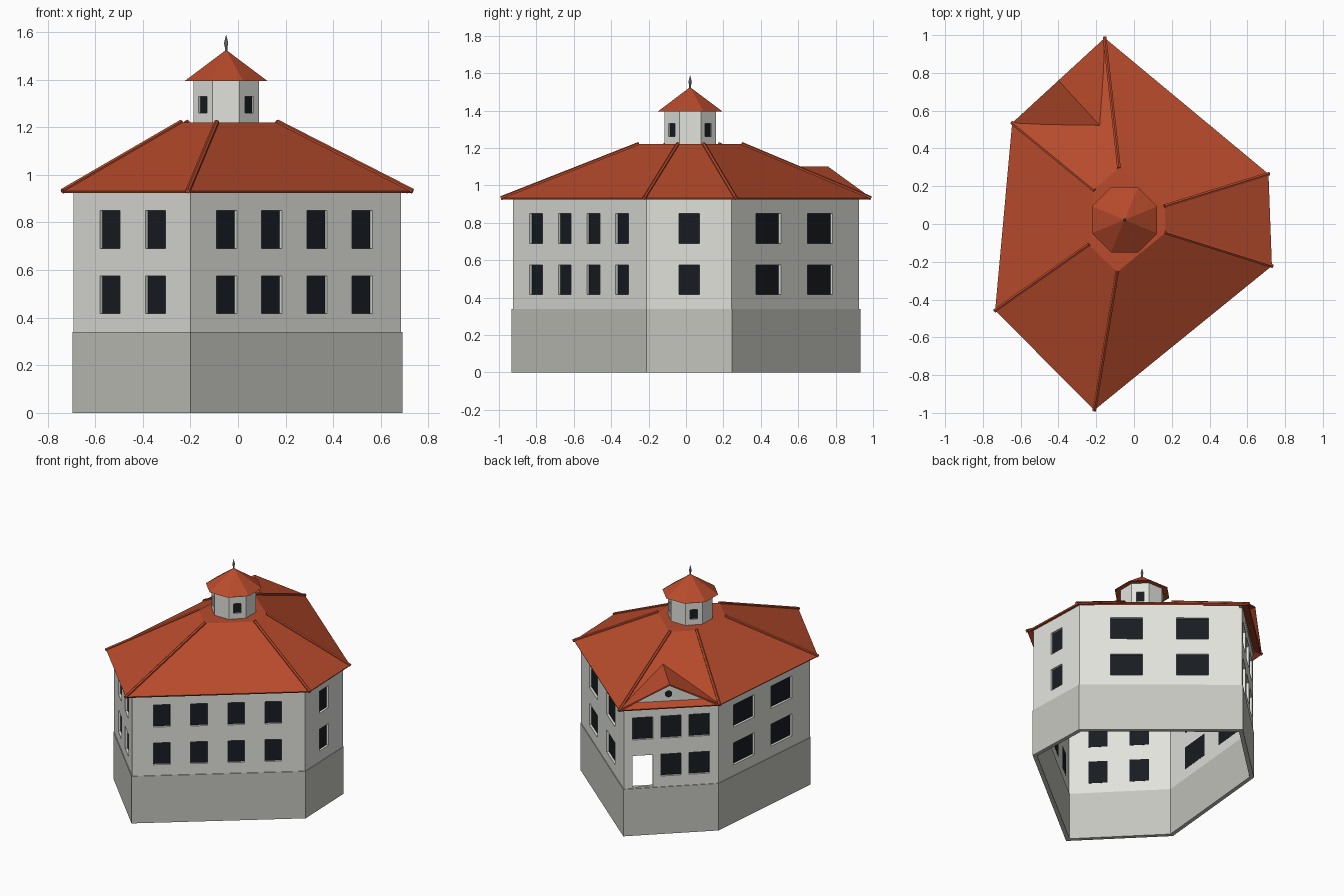
import bpy, bmesh, math
from mathutils import Vector, Matrix

if "Cube" in bpy.data.objects:
    bpy.data.objects.remove(bpy.data.objects["Cube"])


def material(name, rgb):
    m = bpy.data.materials.new(name)
    m.diffuse_color = (*rgb, 1)
    m.use_nodes = True
    m.node_tree.nodes["Principled BSDF"].inputs["Base Color"].default_value = m.diffuse_color
    return m


PLASTER = material("plaster", (0.76, 0.76, 0.72))
STONE = material("stone", (0.56, 0.56, 0.52))
RED = material("red_tile", (0.48, 0.07, 0.025))
GLASS = material("dark_glass", (0.009, 0.012, 0.016))
METAL = material("metal", (0.3, 0.3, 0.3))


def finish(name, bm, mat, fix=True):
    if fix:
        bmesh.ops.recalc_face_normals(bm, faces=bm.faces[:])
    me = bpy.data.meshes.new(name)
    bm.to_mesh(me)
    bm.free()
    ob = bpy.data.objects.new(name, me)
    bpy.context.collection.objects.link(ob)
    if mat:
        me.materials.append(mat)
    return ob


def shell(name, verts, faces, mat, thick):
    bm = bmesh.new()
    vs = [bm.verts.new(v) for v in verts]
    for f in faces:
        bm.faces.new([vs[i] for i in f])
    ob = finish(name, bm, mat, thick == 0)
    if thick:
        mod = ob.modifiers.new("thickness", "SOLIDIFY")
        mod.thickness = thick
        mod.offset = -1
    return ob


def inset(poly, d):
    """Move every edge of a counter-clockwise outline inward by d."""
    out = []
    for i, p in enumerate(poly):
        p = Vector(p)
        a = (p - Vector(poly[i - 1])).normalized()
        b = (Vector(poly[(i + 1) % len(poly)]) - p).normalized()
        na, nb = Vector((-a.y, a.x)), Vector((-b.y, b.x))
        out.append(p + (na + nb) * d / (1 + na.dot(nb)))
    return out


def ring(name, poly, thick, z0, z1, mat):
    n = len(poly)
    inner = inset(poly, thick)
    loops = [(poly, z0), (poly, z1), (inner, z1), (inner, z0)]
    verts = [(p[0], p[1], z) for lp, z in loops for p in lp]
    faces = [(k * n + i, k * n + (i + 1) % n,
              (k + 1) % 4 * n + (i + 1) % n, (k + 1) % 4 * n + i)
             for k in range(4) for i in range(n)]
    return shell(name, verts, faces, mat, 0)


def wall_box(bm, poly, i, t, w, z0, z1, d0, d1):
    """Box on wall i at fraction t, reaching from depth d0 to d1 inward."""
    a, b = Vector(poly[i]), Vector(poly[(i + 1) % len(poly)])
    u = (b - a).normalized()
    n = Vector((-u.y, u.x))
    c = a.lerp(b, t) + n * (d0 + d1) / 2
    m = (Matrix.Translation((c.x, c.y, (z0 + z1) / 2))
         @ Matrix.Rotation(math.atan2(u.y, u.x), 4, 'Z')
         @ Matrix.Diagonal((w, d1 - d0, z1 - z0, 1)))
    bmesh.ops.create_cube(bm, size=1, matrix=m)


def openings(wall, poly, thick, specs, pane_name):
    """Cut openings (wall, t, width, z0, z1, glazed) and fit dark panes."""
    cut, panes = bmesh.new(), bmesh.new()
    for i, t, w, z0, z1, glazed in specs:
        wall_box(cut, poly, i, t, w, z0, z1, -0.02, thick + 0.02)
        if glazed:
            wall_box(panes, poly, i, t, w + 0.006, z0 - 0.003, z1 + 0.003,
                     thick - 0.004, thick + 0.001)
    cutter = finish("opening_cutter", cut, None)
    cutter.hide_render = True
    mod = wall.modifiers.new("openings", "BOOLEAN")
    mod.operation = 'DIFFERENCE'
    mod.solver = 'EXACT'
    mod.object = cutter
    bpy.context.view_layer.objects.active = wall
    bpy.ops.object.modifier_apply(modifier=mod.name)
    bpy.data.objects.remove(cutter)
    finish(pane_name, panes, GLASS)


# Six-sided stone base and plastered walls, open underneath
plan = [(-0.2, -0.925), (0.685, -0.21), (0.67, 0.243),
        (-0.15, 0.925), (-0.605, 0.495), (-0.69, -0.43)]
ring("stone_base", inset(plan, -0.005), 0.028, 0, 0.34, STONE)
walls = ring("walls", plan, 0.02, 0.34, 0.945, PLASTER)

# Two rows of windows: wall index, positions along wall, width
layout = [(0, (0.172, 0.387, 0.601, 0.816), 0.11), (1, (0.5,), 0.11),
          (2, (0.29, 0.695), 0.21), (3, (0.2, 0.5, 0.8), 0.135),
          (4, (0.28, 0.69), 0.215), (5, (0.311, 0.70), 0.12)]
specs = []
for i, ts, w in layout:
    for t in ts:
        door = i == 3 and t == 0.2
        specs.append((i, t, w, 0.35 if door else 0.417, 0.575, not door))
        specs.append((i, t, w, 0.69, 0.85, True))
openings(walls, plan, 0.02, specs, "window_panes")

# Main hipped roof with flat top
eave = [(-0.21, -0.985), (0.73, -0.222), (0.712, 0.265),
        (-0.155, 0.985), (-0.645, 0.535), (-0.735, -0.458)]
crown = [(-0.09, -0.255), (0.168, -0.045), (0.163, 0.095),
         (-0.08, 0.30), (-0.212, 0.18), (-0.24, -0.11)]
ZE, ZT = 0.933, 1.22
shell("main_roof", [(*p, ZE) for p in eave] + [(*p, ZT) for p in crown],
      [(i, (i + 1) % 6, 6 + (i + 1) % 6, 6 + i) for i in range(6)]
      + [tuple(range(6, 12))], RED, 0.01)

# Hip ridge tiles
bm = bmesh.new()
for e, c in zip(eave, crown):
    a, b = Vector((*e, ZE)), Vector((*c, ZT))
    d = b - a
    m = Matrix.Translation((a + b) / 2) @ d.to_track_quat('Z', 'Y').to_matrix().to_4x4()
    bmesh.ops.create_cone(bm, cap_ends=True, segments=6, radius1=0.011,
                          radius2=0.011, depth=d.length + 0.008, matrix=m)
finish("hip_ridge_tiles", bm, RED)

# Gable roof over the entrance wall
L, R = Vector((*eave[4], ZE + 0.004)), Vector((*eave[3], ZE + 0.004))
u = (R - L).normalized()
inward = Vector((u.y, -u.x, 0))
P = (L + R) / 2
P.z = 1.10
E = P + inward * 0.335
shell("gable_roof", [L, E, P, R], [(0, 1, 2), (2, 1, 3)], RED, 0.01)

# Gable wall set back from the eave, with a round vent
off = inward * 0.05 - Vector((0, 0, 0.012))
tri = [v + off for v in (L, R, P)]
shell("gable_wall", tri + [v + inward * 0.015 for v in tri],
      [(0, 1, 2), (5, 4, 3), (0, 3, 4, 1), (1, 4, 5, 2), (2, 5, 3, 0)], PLASTER, 0)
bm = bmesh.new()
c = (L + R) / 2 + inward * 0.052
c.z = 1.01
bmesh.ops.create_cone(bm, cap_ends=True, segments=20, radius1=0.024, radius2=0.024,
                      depth=0.01, matrix=Matrix.Translation(c)
                      @ inward.to_track_quat('Z', 'Y').to_matrix().to_4x4())
finish("gable_vent", bm, GLASS)

# Octagonal cupola with windows on the diagonal sides
CX, CY = -0.05, 0.022
octagon = [(CX + 0.1488 * math.cos(math.pi * (k + 0.5) / 4),
            CY + 0.1488 * math.sin(math.pi * (k + 0.5) / 4)) for k in range(8)]
cupola = ring("cupola_walls", octagon, 0.014, 1.212, 1.40, PLASTER)
openings(cupola, octagon, 0.014,
         [(i, 0.5, 0.05, 1.26, 1.33, True) for i in (0, 2, 4, 6)], "cupola_panes")
bm = bmesh.new()
bmesh.ops.create_cone(bm, cap_ends=True, segments=8, radius1=0.187, radius2=0, depth=0.13,
                      matrix=Matrix.Translation((CX, CY, 1.46))
                      @ Matrix.Rotation(math.pi / 8, 4, 'Z'))
finish("cupola_roof", bm, RED)

# Turned finial
bm = bmesh.new()
profile = [(0, 1.51), (0.006, 1.51), (0.005, 1.535), (0.009, 1.552), (0.005, 1.57), (0, 1.59)]
vs = [bm.verts.new((CX + r, CY, z)) for r, z in profile]
edges = [bm.edges.new(p) for p in zip(vs, vs[1:])]
bmesh.ops.spin(bm, geom=vs + edges, cent=(CX, CY, 0), axis=(0, 0, 1),
               angle=math.tau, steps=8)
bmesh.ops.remove_doubles(bm, verts=bm.verts[:], dist=1e-5)
finish("finial", bm, METAL)
